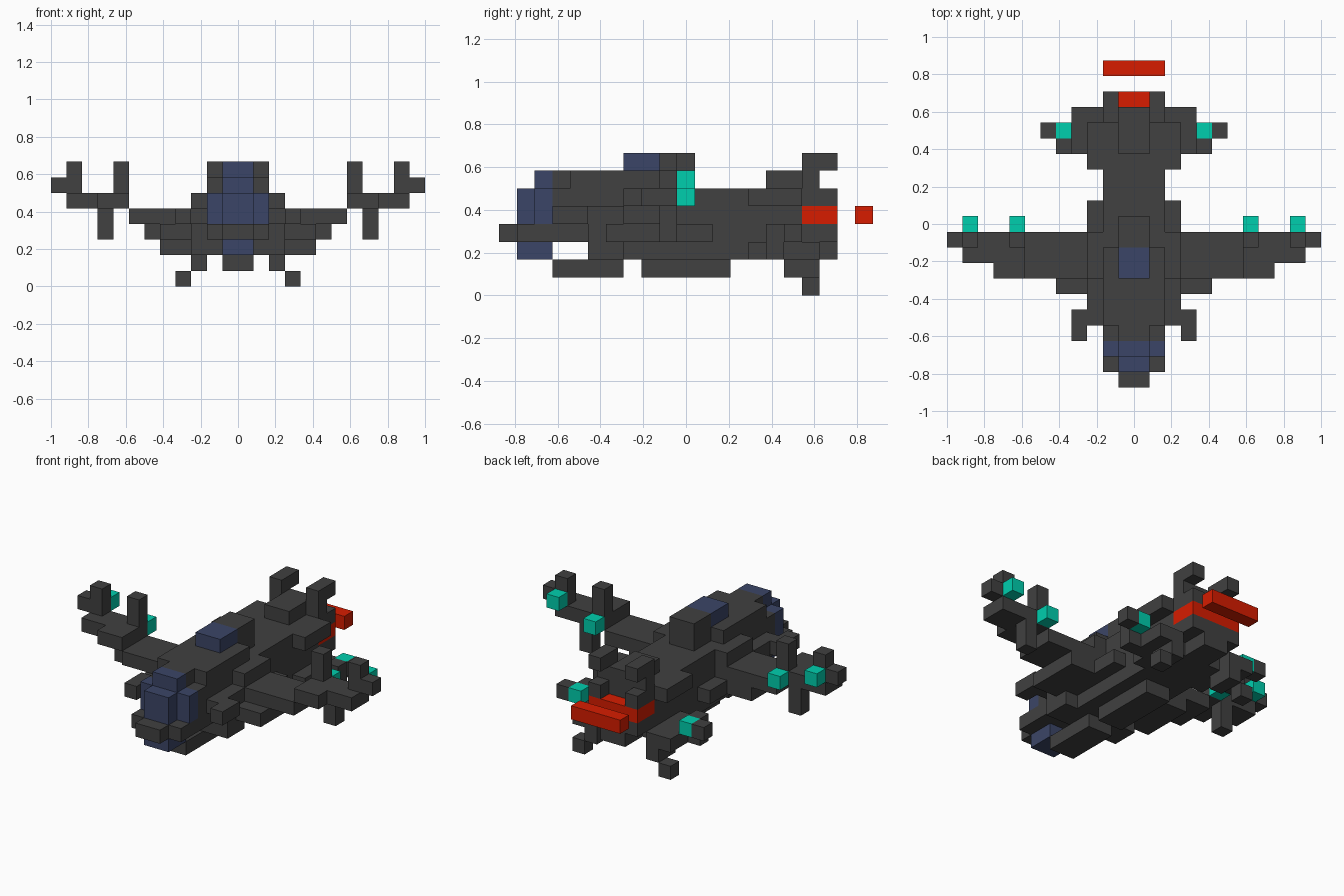
import bpy
import bmesh
from mathutils import Matrix, Vector

cube = bpy.data.objects.get("Cube")
if cube:
    bpy.data.objects.remove(cube, do_unlink=True)

U = 2 / 24      # size of one building cell
NOSE = 10.5     # cells from the nose tip to the centre


def material(name, rgb):
    m = bpy.data.materials.new(name)
    m.use_nodes = True
    m.diffuse_color = (*rgb, 1)
    m.node_tree.nodes["Principled BSDF"].inputs["Base Color"].default_value = (*rgb, 1)
    return m


GREY = material("dark grey", (0.052, 0.052, 0.052))
BLUE = material("glass blue", (0.044, 0.060, 0.135))
TEAL = material("teal glow", (0.0, 0.62, 0.42))
RED = material("engine red", (0.68, 0.012, 0.0))


def add_box(bm, x, y, z):
    """Box from cell ranges: x from the centre line, y from the nose, z from the ground."""
    lo = Vector((x[0], y[0] - NOSE, z[0])) * U
    hi = Vector((x[1], y[1] - NOSE, z[1])) * U
    mat = Matrix.Translation((lo + hi) / 2) @ Matrix.Diagonal((*(hi - lo), 1))
    bmesh.ops.create_cube(bm, size=1, matrix=mat)


def part(name, mat, *boxes):
    mesh = bpy.data.meshes.new(name)
    bm = bmesh.new()
    for b in boxes:
        add_box(bm, *b)
    bm.to_mesh(mesh)
    bm.free()
    mesh.materials.append(mat)
    obj = bpy.data.objects.new(name, mesh)
    bpy.context.collection.objects.link(obj)
    return obj


def centred(name, mat, *boxes):
    """Part built from boxes given by half width."""
    return part(name, mat, *[((-w, w), y, z) for w, y, z in boxes])


def paired(name, mat, *boxes):
    """Left part with its mirrored right twin."""
    obj = part(name, mat, *boxes)
    mod = obj.modifiers.new("mirror", 'MIRROR')
    mod.use_mirror_merge = False
    return obj


# Hull
centred("nose_lip", GREY, (1, (0, 1), (3, 4)), (2, (1, 3), (3, 4)))
centred("hull", GREY, (2, (3, 17), (3, 6)), (2, (17, 19), (3, 4)))
centred("hull_bottom", GREY, (3, (5, 7), (2, 3)), (2, (7, 17), (2, 3)),
        (1, (17, 19), (2, 3)))
centred("hull_sides", GREY, (3, (5, 12), (3, 4)), (3, (5, 10), (4, 5)),
        (3, (7, 10), (5, 6)))
centred("roof", GREY, (1, (3, 4), (6, 7)), (2, (4, 9), (6, 7)))
centred("cabin_back", GREY, (1, (9, 11), (6, 8)))
centred("front_keel", GREY, (1, (3, 7), (1, 2)))
centred("rear_keel", GREY, (1, (8, 13), (1, 2)))

# Glass
centred("chin_window", BLUE, (1, (1, 3), (2, 3)))
centred("windscreen", BLUE, (1, (1, 2), (4, 6)), (2, (2, 3), (4, 6)),
        (1, (2, 3), (6, 7)))
centred("roof_window", BLUE, (1, (7, 9), (7, 8)))

# Front guns
paired("front_gun", GREY, ((2, 4), (4, 5), (4, 5)), ((3, 4), (3, 4), (4, 5)))

# Main wings and their tips
paired("wing_root", GREY, ((3, 5), (6, 10), (3, 4)))
paired("wing", GREY, ((3, 7), (7, 10), (4, 5)))
paired("wing_tip", GREY, ((7, 9), (7, 10), (5, 6)), ((9, 11), (8, 10), (5, 6)))
paired("inner_pillar", GREY, ((7, 8), (9, 10), (6, 8)))
paired("outer_pillar", GREY, ((10, 11), (9, 10), (6, 8)),
       ((11, 12), (9, 10), (6, 7)))
paired("wing_gun", GREY, ((8, 9), (9, 10), (3, 5)))
paired("inner_thruster", TEAL, ((7, 8), (10, 11), (5, 6)))
paired("outer_thruster", TEAL, ((10, 11), (10, 11), (6, 7)))

# Tail wings, legs and fins
paired("tail_wing", GREY, ((2, 3), (14, 18), (2, 3)), ((3, 5), (15, 16), (2, 3)),
       ((3, 4), (16, 18), (2, 3)), ((4, 5), (15, 16), (3, 4)),
       ((5, 6), (16, 17), (3, 4)))
paired("tail_thruster", TEAL, ((4, 5), (16, 17), (3, 4)))
paired("rear_leg", GREY, ((2, 3), (16, 18), (1, 2)), ((3, 4), (17, 18), (0, 1)))
paired("tail_shoulder", GREY, ((2, 3), (14, 17), (5, 6)))
paired("tail_fin", GREY, ((1, 2), (17, 18), (6, 7)), ((1, 2), (17, 19), (7, 8)),
       ((1, 2), (17, 19), (5, 6)))
centred("tail_deck", GREY, (1, (17, 18), (5, 6)), (1, (15, 18), (6, 7)))

# Engine
centred("engine_core", RED, (2, (17, 19), (4, 5)))
centred("engine_trail", RED, (2, (20, 21), (4, 5)))
